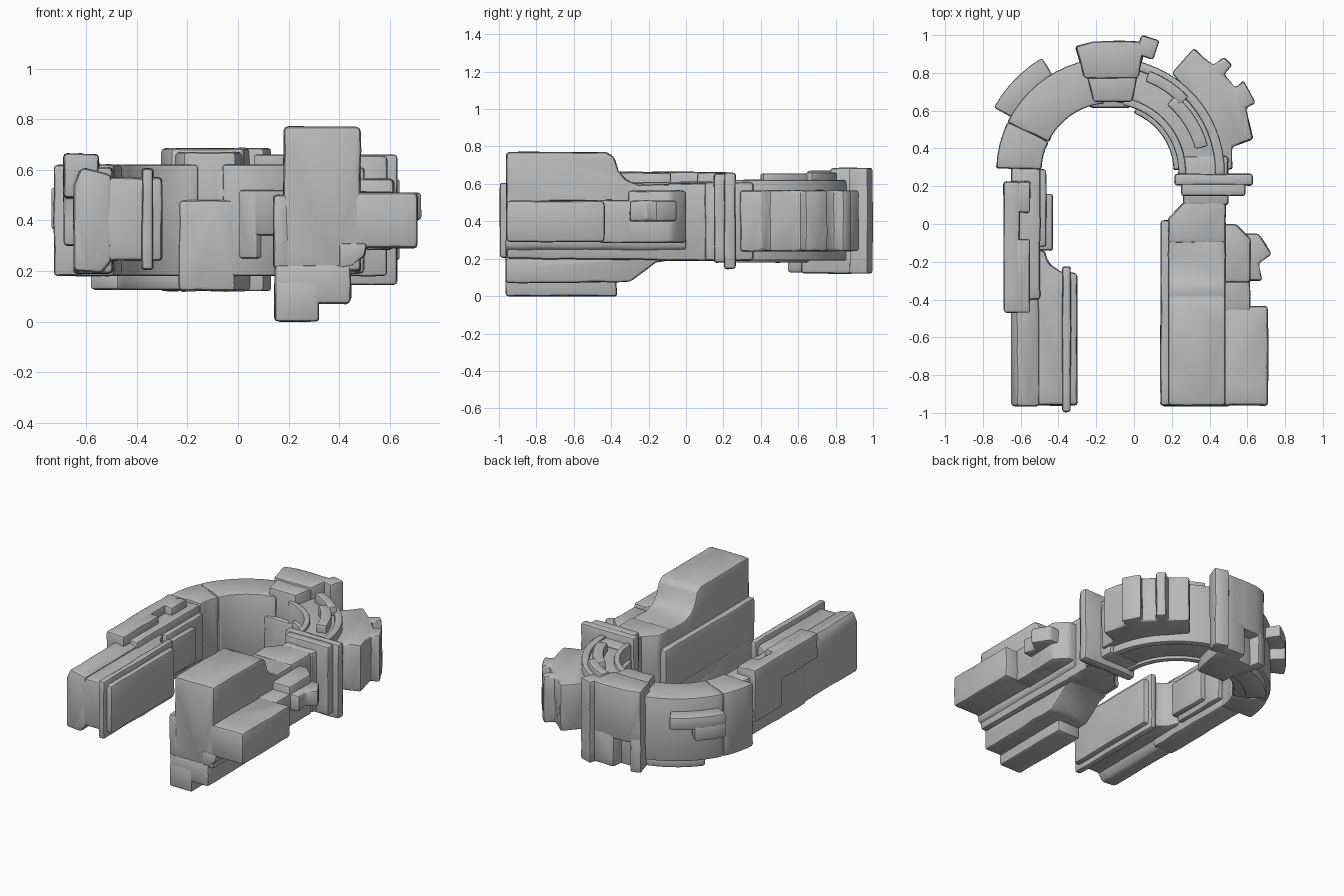
import bpy, bmesh, random
from math import cos, sin, radians
from mathutils import Vector

random.seed(4)
cube = bpy.data.objects.get("Cube")
if cube:
    bpy.data.objects.remove(cube, do_unlink=True)

stone = bpy.data.materials.new("plain grey stone")
stone.use_nodes = True
GREY = (0.5, 0.5, 0.5, 1)
stone.diffuse_color = GREY
stone.node_tree.nodes["Principled BSDF"].inputs["Base Color"].default_value = GREY

CX, CY = -0.125, 0.275  # centre of the arch


def solid(name, bottom, push, bevel=0.018, wear=0.003):
    """Extrude a profile, roughen its edges a little and round them."""
    bm = bmesh.new()
    face = bm.faces.new([bm.verts.new(p) for p in bottom])
    ext = bmesh.ops.extrude_face_region(bm, geom=[face])["geom"]
    bmesh.ops.translate(bm, vec=push, verts=[v for v in ext if isinstance(v, bmesh.types.BMVert)])
    bmesh.ops.recalc_face_normals(bm, faces=bm.faces)
    # worn edges: split long sharp edges and nudge the new points
    for e in list(bm.edges):
        cuts = int(e.calc_length() / 0.11)
        if cuts and e.calc_face_angle() > 0.5:
            new = bmesh.ops.subdivide_edges(bm, edges=[e], cuts=cuts)["geom_inner"]
            for v in new:
                if isinstance(v, bmesh.types.BMVert):
                    v.co += Vector([random.uniform(-wear, wear) for _ in range(3)])
    sharp = [e for e in bm.edges if e.calc_face_angle() > 0.5]
    bmesh.ops.bevel(bm, geom=sharp, offset=bevel, offset_type='OFFSET', segments=2,
                    profile=0.5, affect='EDGES', clamp_overlap=True)
    mesh = bpy.data.meshes.new(name)
    bm.to_mesh(mesh)
    bm.free()
    mesh.materials.append(stone)
    obj = bpy.data.objects.new(name, mesh)
    bpy.context.collection.objects.link(obj)
    bpy.ops.object.select_all(action='DESELECT')
    bpy.context.view_layer.objects.active = obj
    obj.select_set(True)
    bpy.ops.object.shade_smooth_by_angle(angle=radians(35))


def plan(name, pts, z0, z1, **k):
    solid(name, [(x, y, z0) for x, y in pts], (0, 0, z1 - z0), **k)


def side(name, pts, x0, x1, **k):
    solid(name, [(x0, y, z) for y, z in pts], (x1 - x0, 0, 0), **k)


def front(name, pts, y0, y1, **k):
    solid(name, [(x, y0, z) for x, z in pts], (0, y1 - y0, 0), **k)


def box(name, x, y, z, **k):
    plan(name, [(x[0], y[0]), (x[1], y[0]), (x[1], y[1]), (x[0], y[1])], *z, **k)


def arc(name, r, a, z, **k):
    n = max(2, round((a[1] - a[0]) / 6))
    angles = [radians(a[0] + (a[1] - a[0]) * i / n) for i in range(n + 1)]
    pts = [(CX + r[1] * cos(t), CY + r[1] * sin(t)) for t in angles]
    pts += [(CX + r[0] * cos(t), CY + r[0] * sin(t)) for t in reversed(angles)]
    plan(name, pts, *z, **k)


# Arch ring
arc("arch_left_upper", (0.365, 0.605), (95, 154), (0.18, 0.62), bevel=0.012)
arc("arch_left_lower", (0.365, 0.605), (154, 178), (0.18, 0.62), bevel=0.015)
arc("arch_right", (0.37, 0.575), (-4, 85), (0.2, 0.6))
arc("arch_right_outer_rim", (0.555, 0.605), (-2, 78), (0.19, 0.62), bevel=0.01)
arc("arch_right_inner_rim", (0.36, 0.4), (-2, 80), (0.18, 0.62), bevel=0.01)
arc("arch_right_top_panel_a", (0.515, 0.575), (44, 69), (0.58, 0.66), bevel=0.01)
arc("arch_right_top_panel_b", (0.465, 0.535), (15, 50), (0.58, 0.655), bevel=0.01)
arc("arch_right_inner_plate", (0.335, 0.38), (53, 68), (0.25, 0.52), bevel=0.012)
arc("arch_right_inner_band", (0.335, 0.38), (2, 56), (0.34, 0.52), bevel=0.012)
arc("arch_left_under_plate", (0.44, 0.58), (98, 143), (0.125, 0.2), bevel=0.015)

# L-shaped plate on the outside of the left arch
arc("arch_badge_long", (0.58, 0.705), (121, 151), (0.445, 0.53), bevel=0.01)
arc("arch_badge_drop", (0.58, 0.705), (134, 151), (0.365, 0.47), bevel=0.01)

# Keystone, with a stepped inner face and a notch low on its back
plan("keystone_upper_back", [(-0.31, 0.94), (-0.22, 0.965), (-0.12, 0.97), (0.06, 0.965),
                             (0.025, 0.77), (-0.265, 0.77)], 0.32, 0.685)
plan("keystone_upper_front", [(-0.255, 0.8), (0.02, 0.8), (-0.01, 0.645), (-0.215, 0.645)],
     0.32, 0.67, bevel=0.015)
plan("keystone_lower_front", [(-0.24, 0.89), (0.05, 0.9), (-0.01, 0.615), (-0.235, 0.615)], 0.12, 0.48)
plan("keystone_lower_back", [(-0.12, 0.97), (0.06, 0.965), (0.03, 0.8), (-0.14, 0.8)], 0.12, 0.36)
plan("keystone_lower_side", [(-0.31, 0.94), (-0.24, 0.96), (-0.2, 0.75), (-0.25, 0.74)], 0.12, 0.36,
     bevel=0.012)
plan("keystone_side_slab", [(0.04, 1.0), (0.135, 0.97), (0.1, 0.87), (0.01, 0.9)], 0.12, 0.685,
     bevel=0.012)

# Toothed outer blocks on the right of the arch
plan("arch_teeth", [(0.2, 0.8), (0.315, 0.93), (0.42, 0.84), (0.475, 0.885), (0.52, 0.84),
                    (0.475, 0.79), (0.54, 0.72), (0.58, 0.76), (0.645, 0.64), (0.59, 0.615),
                    (0.63, 0.45), (0.52, 0.41), (0.52, 0.29), (0.42, 0.29), (0.4, 0.5), (0.3, 0.68)],
     0.24, 0.565, bevel=0.014)

# Collar between arch and thick arm
box("collar", (0.215, 0.63), (0.205, 0.265), (0.145, 0.66), bevel=0.014)
box("collar_step", (0.25, 0.59), (0.15, 0.215), (0.18, 0.655), bevel=0.014)
box("collar_core", (0.26, 0.5), (0.1, 0.36), (0.19, 0.61))

# Thick right arm
side("thick_arm_body", [(-0.96, 0.2), (-0.96, 0.77), (-0.43, 0.77), (-0.385, 0.745), (-0.36, 0.67),
                        (-0.32, 0.62), (-0.25, 0.595), (0.02, 0.6), (0.02, 0.19)], 0.18, 0.485)
plan("thick_arm_neck", [(0.18, -0.1), (0.485, -0.1), (0.485, 0.17), (0.32, 0.17), (0.18, 0.03)],
     0.19, 0.605)
side("thick_arm_inner_strip", [(-0.96, 0.21), (-0.96, 0.5), (0.02, 0.5), (0.02, 0.21)], 0.14, 0.2,
     bevel=0.015)
side("thick_arm_underside", [(-0.965, 0.07), (-0.965, 0.225), (-0.1, 0.225), (-0.1, 0.19),
                             (-0.16, 0.18), (-0.3, 0.075)], 0.145, 0.445)
box("thick_arm_keel", (0.145, 0.32), (-0.965, -0.37), (0.0, 0.16), bevel=0.014)
box("thick_arm_side_box", (0.44, 0.71), (-0.96, -0.435), (0.29, 0.51))
box("thick_arm_shoulder", (0.44, 0.615), (-0.46, -0.2), (0.285, 0.515), bevel=0.015)
plan("thick_arm_shoulder_rear", [(0.44, -0.31), (0.615, -0.31), (0.62, -0.08), (0.54, 0.0),
                                 (0.44, 0.0)], 0.285, 0.565)
front("thick_arm_ledge", [(0.4, 0.21), (0.45, 0.22), (0.5, 0.26), (0.51, 0.31), (0.4, 0.31)],
      -0.965, 0.0, bevel=0.01)
plan("thick_arm_side_nub", [(0.55, -0.05), (0.66, -0.05), (0.73, -0.16), (0.66, -0.21),
                            (0.68, -0.3), (0.55, -0.3)], 0.4, 0.51, bevel=0.014)

# Thin left arm
front("thin_arm_body", [(-0.65, 0.2), (-0.65, 0.54), (-0.62, 0.61), (-0.5, 0.58), (-0.5, 0.24),
                        (-0.54, 0.19)], -0.965, -0.3)
box("thin_arm_rear", (-0.65, -0.495), (-0.4, 0.3), (0.19, 0.61))
plan("thin_arm_inner_block", [(-0.53, -0.96), (-0.3, -0.96), (-0.3, -0.26), (-0.39, -0.25),
                              (-0.45, -0.21), (-0.475, -0.14), (-0.53, -0.14)], 0.24, 0.57)
box("thin_arm_divider", (-0.38, -0.335), (-0.995, -0.225), (0.205, 0.605), bevel=0.014)
side("thin_arm_outer_plate", [(-0.47, 0.49), (-0.47, 0.665), (0.225, 0.665), (0.225, 0.3),
                              (-0.08, 0.3), (-0.08, 0.49)], -0.69, -0.605, bevel=0.015)
for part, y in {"front": (-0.47, -0.08), "rear": (0.06, 0.225)}.items():
    box("thin_arm_top_plate_" + part, (-0.66, -0.55), y, (0.55, 0.66), bevel=0.012)
box("thin_arm_inner_panel", (-0.52, -0.43), (-0.14, 0.16), (0.28, 0.52), bevel=0.014)
box("thin_arm_inner_rib", (-0.52, -0.465), (-0.12, 0.29), (0.24, 0.56), bevel=0.014)
